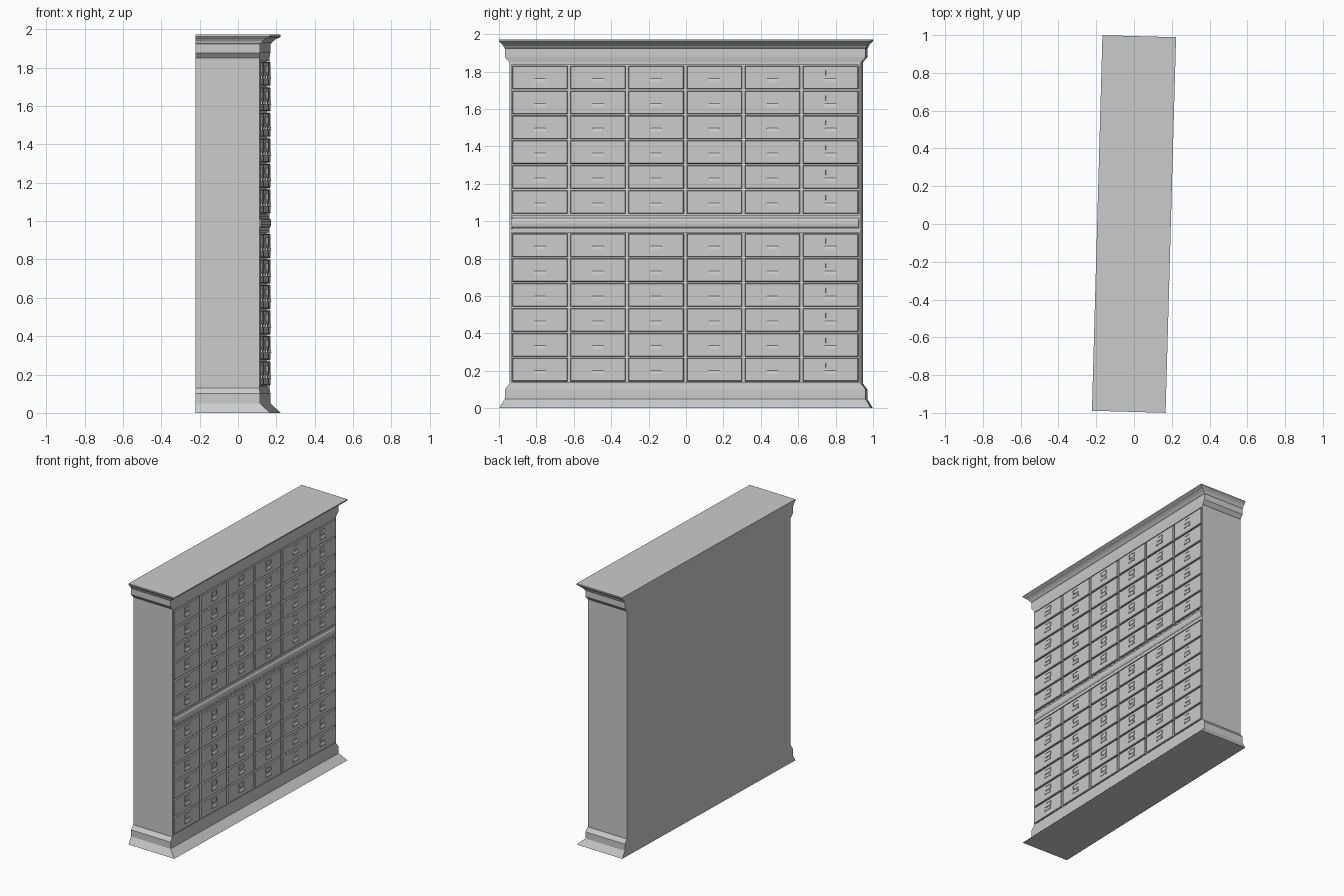
import bpy, bmesh, math

if "Cube" in bpy.data.objects:
    bpy.data.objects.remove(bpy.data.objects["Cube"])

TURN = math.radians(-1.6)      # the whole cabinet stands slightly rotated
BACK, FACE, FLOOR = -0.195, 0.138, 0.126
PITCH_Y, PITCH_Z = 0.311, 0.133
DRAWER_W, DRAWER_H = 0.295, 0.124
ROW_TOPS = [t - r * PITCH_Z for t in (1.83, 0.933) for r in range(6)]
COLUMNS = [(c - 2.5) * PITCH_Y for c in range(6)]


def finish(name, bm):
    bmesh.ops.recalc_face_normals(bm, faces=bm.faces)
    me = bpy.data.meshes.new(name)
    bm.to_mesh(me)
    bm.free()
    ob = bpy.data.objects.new(name, me)
    ob.rotation_euler.z = TURN
    bpy.context.collection.objects.link(ob)
    return ob


def loft(bm, rings):
    """Skin a stack of point loops and cap both ends."""
    loops = [[bm.verts.new(p) for p in ring] for ring in rings]
    n = len(loops[0])
    for a, b in zip(loops, loops[1:]):
        for i in range(n):
            bm.faces.new((a[i], a[(i + 1) % n], b[(i + 1) % n], b[i]))
    bm.faces.new(loops[0])
    bm.faces.new(loops[-1])


def rect(x, y0, y1, z0, z1):
    return [(x, y0, z0), (x, y1, z0), (x, y1, z1), (x, y0, z1)]


def box(bm, x0, x1, y0, y1, z0, z1, chamfer=0.0):
    """Box whose +x face can have a chamfered border."""
    c = chamfer
    rings = [rect(x0, y0, y1, z0, z1), rect(x1 - c, y0, y1, z0, z1)]
    if c:
        rings.append(rect(x1, y0 + c, y1 - c, z0 + c, z1 - c))
    loft(bm, rings)


def moulding(name, steps):
    """Three-sided moulding, flush at the back: (z, front x, half length)."""
    bm = bmesh.new()
    loft(bm, [[(BACK, -h, z), (x, -h, z), (x, h, z), (BACK, h, z)]
              for z, x, h in steps])
    finish(name, bm)


def along_y(bm, profile, y0, y1):
    loft(bm, [[(x, y, z) for x, z in profile] for y in (y0, y1)])


# base and cornice mouldings
moulding("base", [(0, 0.195, 0.9945), (0.05, 0.142, 0.965),
                  (0.10, 0.142, 0.965), (0.13, FACE, 0.942)])
moulding("cornice", [(1.85, FACE, 0.942), (1.877, 0.142, 0.965),
                     (1.924, 0.142, 0.965), (1.930, 0.150, 0.970),
                     (1.938, 0.156, 0.973), (1.949, 0.170, 0.981),
                     (1.957, 0.188, 0.990), (1.963, 0.195, 0.9945),
                     (1.972, 0.195, 0.9945)])

# carcass
bm = bmesh.new()
box(bm, BACK, FLOOR, -0.94, 0.94, 0.13, 1.85)
finish("carcass", bm)

# face frame around the drawers
bm = bmesh.new()
for s in (-1, 1):
    y0, y1 = sorted((s * 0.929, s * 0.94))
    box(bm, FLOOR, FACE, y0, y1, 0.13, 1.85)
for z0, z1 in ((0.13, 0.138), (1.836, 1.85), (0.94, 0.955), (1.024, 1.034)):
    box(bm, FLOOR, FACE, -0.929, 0.929, z0, z1)
finish("face_frame", bm)

# rounded rail between the two drawer banks
bm = bmesh.new()
profile = [(FLOOR, 0.955), (0.136, 0.955), (0.136, 0.962)]
for i in range(9):
    a = math.pi * (i / 8 - 0.5)
    profile.append((0.137 + 0.010 * math.cos(a), 0.990 + 0.026 * math.sin(a)))
profile += [(0.136, 1.018), (0.136, 1.024), (FLOOR, 1.024)]
along_y(bm, profile, -0.928, 0.928)
middle = finish("middle_rail", bm)

# drawers, label holders and cup pulls
drawers, labels, pulls = bmesh.new(), bmesh.new(), bmesh.new()
for top in ROW_TOPS:
    for y in COLUMNS:
        w = DRAWER_W / 2
        box(drawers, FLOOR, 0.143, y - w, y + w, top - DRAWER_H, top, 0.003)
        # label holder: card and four thin bars
        z, t = top - 0.038, 0.004
        hw, hh = 0.030, 0.017
        box(labels, 0.142, 0.1440, y - hw, y + hw, z - hh, z + hh)
        for s in (-1, 1):
            box(labels, 0.142, 0.1465, y - hw, y + hw,
                z + s * (hh - t / 2) - t / 2, z + s * (hh - t / 2) + t / 2)
            box(labels, 0.142, 0.1465, y + s * (hw - t / 2) - t / 2,
                y + s * (hw - t / 2) + t / 2, z - hh + t, z + hh - t)
        # cup pull: quarter-round hood, open underneath
        zp = top - 0.088
        arc = [(math.cos(a), math.sin(a)) for a in
               (math.pi / 2 * i / 4 for i in range(5))]
        outer = [(0.142 + 0.009 * c, zp + 0.022 * s) for c, s in arc]
        inner = [(0.142 + 0.006 * c, zp + 0.018 * s) for c, s in reversed(arc)]
        along_y(pulls, outer + inner, y - 0.026, y + 0.026)
        for s in (-1, 1):
            e0, e1 = sorted((y + s * 0.026, y + s * 0.029))
            along_y(pulls, outer + [(0.142, zp)], e0, e1)
finish("drawers", drawers)
finish("label_holders", labels)
cups = finish("cup_pulls", pulls)

# smooth the rounded parts, keeping hard edges
for ob in (middle, cups):
    bpy.ops.object.select_all(action='DESELECT')
    ob.select_set(True)
    bpy.context.view_layer.objects.active = ob
    bpy.ops.object.shade_smooth_by_angle(angle=math.radians(35))
